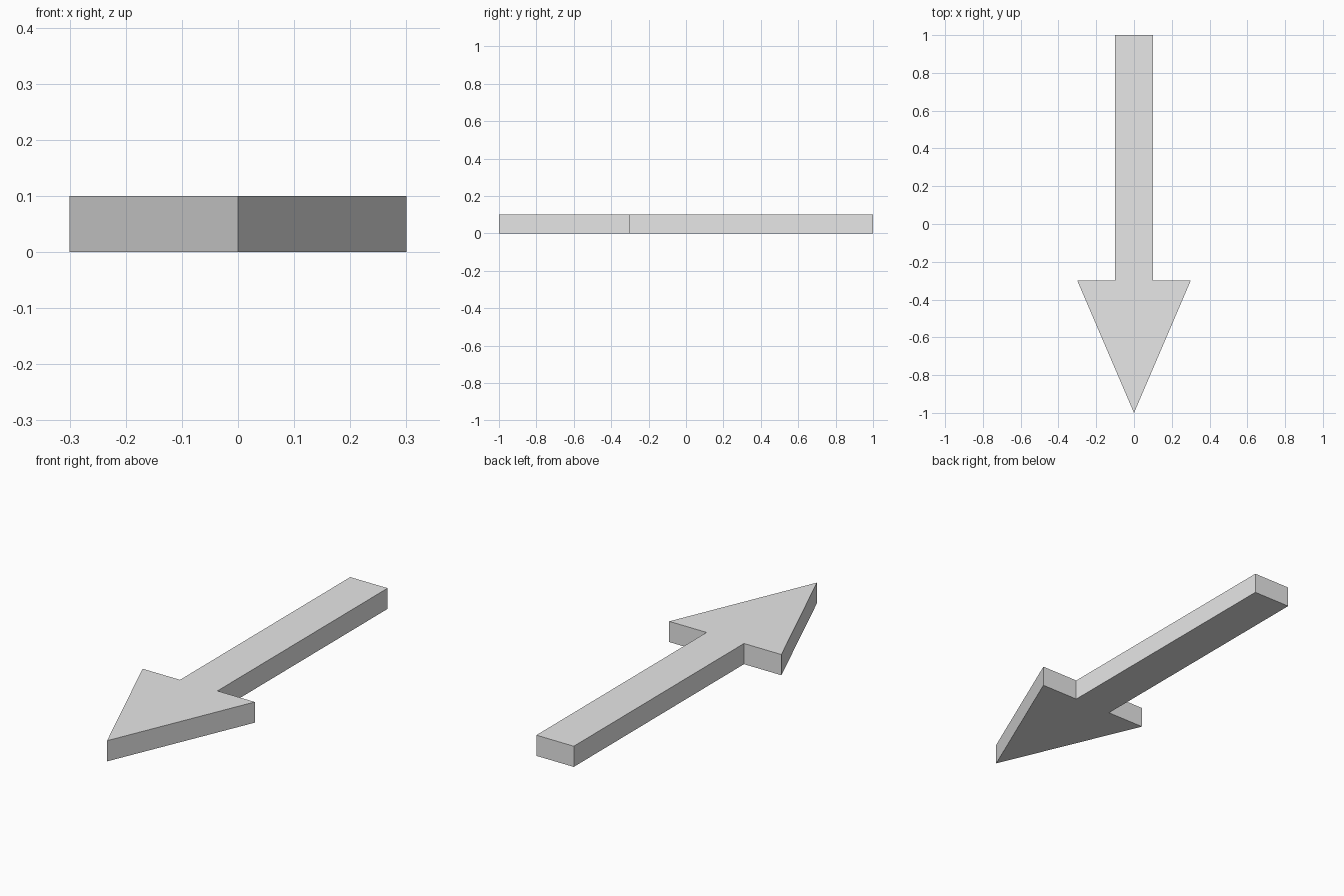
import bpy
import bmesh

if "Cube" in bpy.data.objects:
    bpy.data.objects.remove(bpy.data.objects["Cube"])

THICKNESS = 0.1

grey = bpy.data.materials.new("light_grey")
grey.diffuse_color = (0.8, 0.8, 0.8, 1.0)
grey.use_nodes = True
grey.node_tree.nodes["Principled BSDF"].inputs["Base Color"].default_value = grey.diffuse_color

# Right half of the arrow outline, from tip to tail
half = [(0.3, -0.3), (0.1, -0.3), (0.1, 1.0)]
outline = [(0.0, -1.0)] + half + [(-x, y) for x, y in reversed(half)]

# Flat arrow, extruded upward into a solid plate
bm = bmesh.new()
base = bm.faces.new([bm.verts.new((x, y, 0.0)) for x, y in outline])
top = bmesh.ops.extrude_face_region(bm, geom=[base], use_keep_orig=True)
top_verts = [g for g in top["geom"] if isinstance(g, bmesh.types.BMVert)]
bmesh.ops.translate(bm, verts=top_verts, vec=(0.0, 0.0, THICKNESS))
bmesh.ops.recalc_face_normals(bm, faces=bm.faces)

mesh = bpy.data.meshes.new("arrow")
bm.to_mesh(mesh)
bm.free()
mesh.materials.append(grey)
arrow = bpy.data.objects.new("arrow", mesh)
bpy.context.collection.objects.link(arrow)
